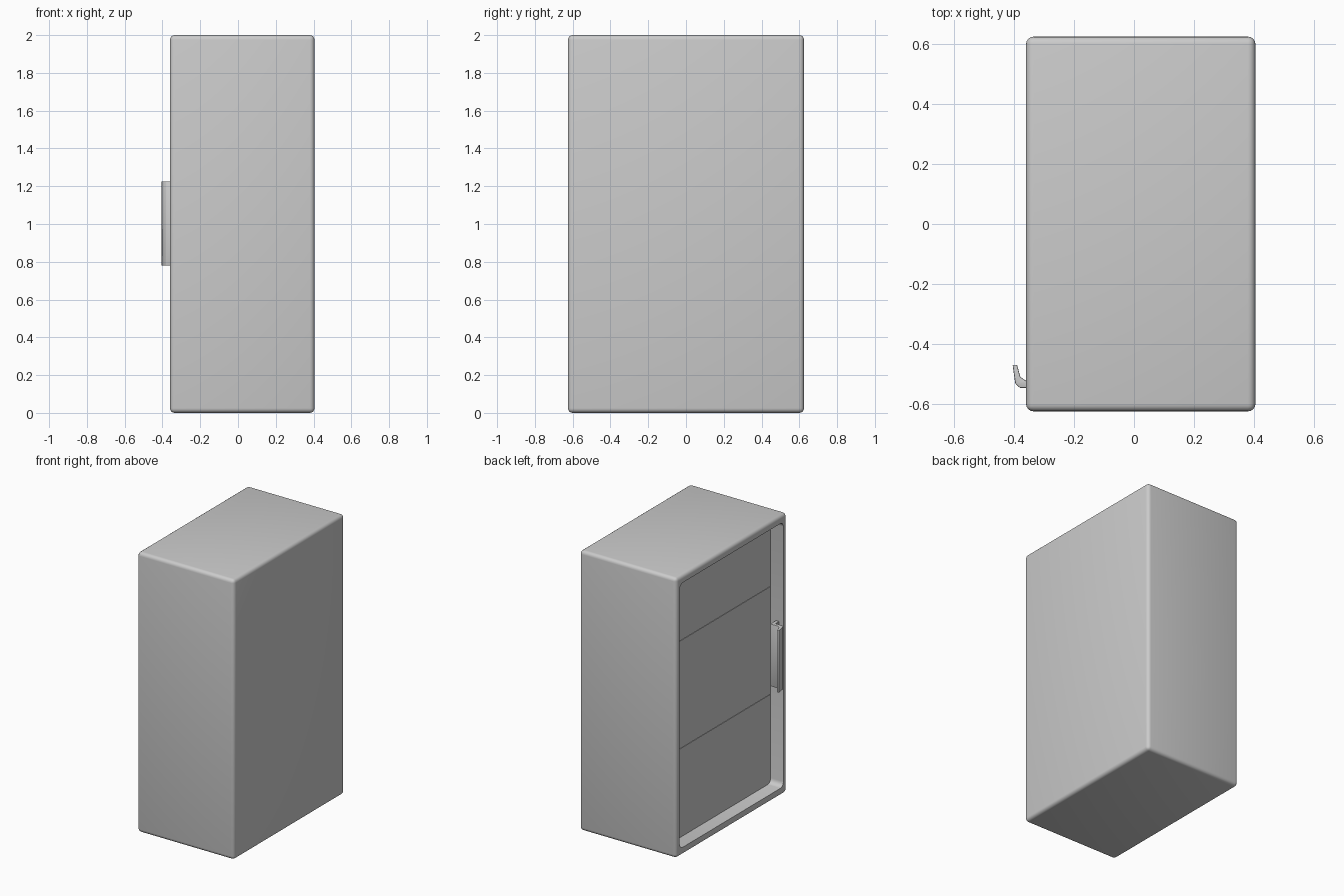
import bpy, bmesh

if "Cube" in bpy.data.objects:
    bpy.data.objects.remove(bpy.data.objects["Cube"])


def box(name, lo, hi, bevel=0.0, segs=4, axis=None):
    """Box between two corners; bevels all edges or only those along one axis."""
    bm = bmesh.new()
    bmesh.ops.create_cube(bm, size=1)
    for v in bm.verts:
        v.co = [(a + b) / 2 + c * (b - a) for a, b, c in zip(lo, hi, v.co)]
    if bevel:
        edges = [e for e in bm.edges if axis is None
                 or abs((e.verts[0].co - e.verts[1].co)[axis]) > 1e-4]
        bmesh.ops.bevel(bm, geom=edges, offset=bevel, segments=segs,
                        profile=0.5, affect='EDGES')
    return finish(name, bm)


def extrude_z(name, points, z0, z1, bevel):
    """Extrude an xy outline upward with softened edges."""
    bm = bmesh.new()
    face = bm.faces.new([bm.verts.new((x, y, z0)) for x, y in points])
    top = bmesh.ops.extrude_face_region(bm, geom=[face])
    for v in top['geom']:
        if isinstance(v, bmesh.types.BMVert):
            v.co.z = z1
    bmesh.ops.recalc_face_normals(bm, faces=bm.faces)
    bmesh.ops.bevel(bm, geom=list(bm.edges), offset=bevel, segments=2,
                    profile=0.5, affect='EDGES')
    return finish(name, bm)


def finish(name, bm):
    bmesh.ops.recalc_face_normals(bm, faces=bm.faces)
    mesh = bpy.data.meshes.new(name)
    bm.to_mesh(mesh)
    bm.free()
    obj = bpy.data.objects.new(name, mesh)
    bpy.context.collection.objects.link(obj)
    return obj


def smooth(obj):
    bpy.ops.object.select_all(action='DESELECT')
    obj.select_set(True)
    bpy.context.view_layer.objects.active = obj
    bpy.ops.object.shade_smooth_by_angle(angle=0.6)


FRONT, PANEL = -0.36, -0.26

# Cabinet shell with a rounded recess in its door side
body = box("cabinet_body", (FRONT, -0.625, 0), (0.405, 0.625, 2), 0.025)
cutter = box("recess_cutter", (-0.6, -0.585, 0.055), (PANEL, 0.585, 1.945), 0.035, axis=0)
mod = body.modifiers.new("recess", 'BOOLEAN')
mod.object = cutter
mod.solver = 'EXACT'
bpy.context.view_layer.objects.active = body
bpy.ops.object.modifier_apply(modifier=mod.name)
bpy.data.objects.remove(cutter)
smooth(body)

# Thin raised panels on the recessed door face
for name, z0, z1 in (("upper_panel", 1.17, 1.46), ("lower_panel", 0.515, 0.69)):
    box(name, (PANEL - 0.003, -0.575, z0), (PANEL + 0.01, 0.575, z1))

# Curved pull handle, fixed to the inner wall of the recess
outline = [(-0.300, -0.595), (-0.300, -0.522), (-0.362, -0.522), (-0.379, -0.510),
           (-0.390, -0.470), (-0.405, -0.470), (-0.396, -0.532), (-0.380, -0.547),
           (-0.325, -0.547), (-0.325, -0.595)]
smooth(extrude_z("handle", outline, 0.78, 1.225, 0.003))
